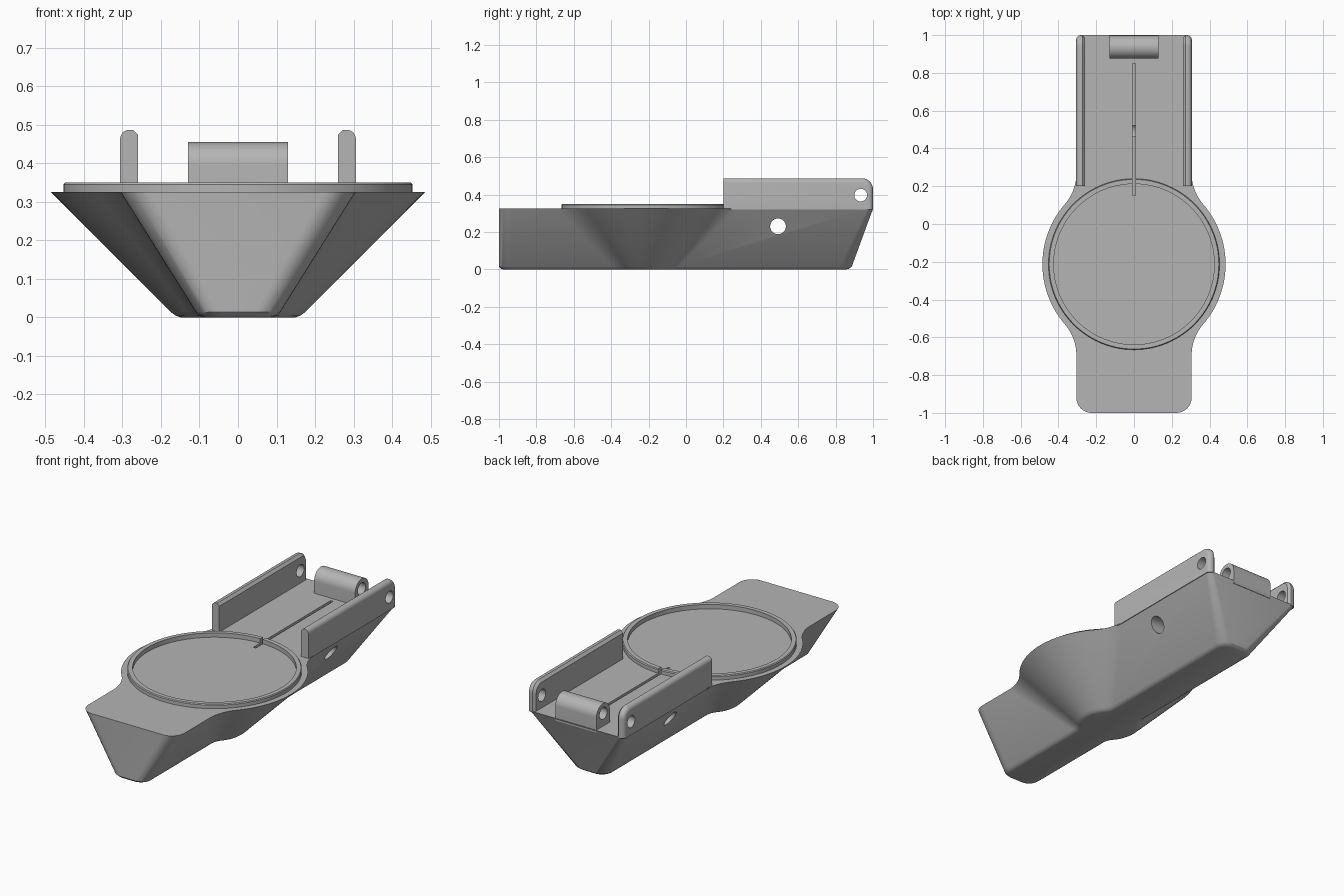
import bpy, bmesh
from math import sin, cos, pi, sqrt, atan2, radians
from mathutils import Matrix, Vector

if "Cube" in bpy.data.objects:
    bpy.data.objects.remove(bpy.data.objects["Cube"], do_unlink=True)

TOP = 0.325      # deck height
DISC_Y = -0.213  # centre of the round part

grey = bpy.data.materials.new("plain grey")
grey.use_nodes = True
grey.diffuse_color = (0.46, 0.46, 0.46, 1)
grey.node_tree.nodes["Principled BSDF"].inputs["Base Color"].default_value = grey.diffuse_color


def finish(name, bm):
    bmesh.ops.recalc_face_normals(bm, faces=bm.faces)
    mesh = bpy.data.meshes.new(name)
    bm.to_mesh(mesh)
    bm.free()
    mesh.materials.append(grey)
    obj = bpy.data.objects.new(name, mesh)
    bpy.context.collection.objects.link(obj)
    return obj


def activate(obj):
    bpy.ops.object.select_all(action='DESELECT')
    obj.select_set(True)
    bpy.context.view_layer.objects.active = obj


def cut(obj, cutters):
    activate(obj)
    for c in cutters:
        mod = obj.modifiers.new("cut", 'BOOLEAN')
        mod.operation = 'DIFFERENCE'
        mod.solver = 'EXACT'
        mod.object = c
        bpy.ops.object.modifier_apply(modifier=mod.name)


def smooth(obj):
    activate(obj)
    bpy.ops.object.shade_smooth_by_angle(angle=radians(30))


def arc(cx, cy, r, a0, a1, n=12):
    return [(cx + r * cos(a0 + (a1 - a0) * i / n), cy + r * sin(a0 + (a1 - a0) * i / n))
            for i in range(n + 1)]


def extrude_x(points, x0, x1):
    """Prism along x from a (y, z) outline."""
    bm = bmesh.new()
    face = bm.faces.new([bm.verts.new((x0, y, z)) for y, z in points])
    side = bmesh.ops.extrude_face_region(bm, geom=[face])["geom"]
    bmesh.ops.translate(bm, vec=(x1 - x0, 0, 0),
                        verts=[v for v in side if isinstance(v, bmesh.types.BMVert)])
    return bm


def hole_cutter(name, y, z, r):
    obj = finish(name, extrude_x(arc(y, z, r, 0, 2 * pi, 40)[:-1], -0.7, 0.7))
    obj.hide_render = True
    return obj


def outline(s, back, inset, r_front, r_back):
    """Plan of the body: a strip joined to a disc by fillets, scaled by s."""
    n, r, f = 0.305 * s - inset, 0.485 * s - inset, 0.25 * s + inset
    y0, y1 = -1 + inset, back - inset
    d = sqrt((r + f) ** 2 - (n + f) ** 2)
    a = atan2(d, n + f)
    half = arc(n - r_front, y0 + r_front, r_front, -pi / 2, 0, 8)
    half += arc(n + f, DISC_Y - d, f, pi, pi - a)
    half += arc(0, DISC_Y, r, -a, a, 28)[1:-1]
    half += arc(n + f, DISC_Y + d, f, pi + a, pi)
    half += arc(n - r_back, y1 - r_back, r_back, 0, pi / 2, 8)
    return half + [(-x, y) for x, y in reversed(half)]


# Body: lofted between plans, with a softened bottom edge
bm = bmesh.new()
levels = [(0, 0.345, 0.88, 0.02, 0.05, 0.05),
          (0.004, 0.35, 0.882, 0.009, 0.06, 0.06),
          (0.014, 0.36, 0.886, 0, 0.065, 0.065),
          (TOP, 1, 1, 0, 0.08, 0.03)]
rings = [[bm.verts.new((x, y, z)) for x, y in outline(*plan)] for z, *plan in levels]
for lo, hi in zip(rings, rings[1:]):
    for i in range(len(lo)):
        j = (i + 1) % len(lo)
        bm.faces.new((lo[i], lo[j], hi[j], hi[i]))
bm.faces.new(rings[0])
bm.faces.new(rings[-1])
body = finish("body", bm)

# Raised rim around the round part
bm = bmesh.new()
profile = [(0.425, 0.32), (0.425, 0.35), (0.449, 0.35), (0.453, 0.345), (0.453, 0.32)]
N = 96
loops = [[bm.verts.new((r * cos(2 * pi * i / N), DISC_Y + r * sin(2 * pi * i / N), z))
          for r, z in profile] for i in range(N)]
for i in range(N):
    a, b = loops[i], loops[(i + 1) % N]
    for k in range(len(profile)):
        m = (k + 1) % len(profile)
        bm.faces.new((a[k], b[k], b[m], a[m]))
rim = finish("rim", bm)

# Hinge barrel at the back
barrel = finish("hinge_barrel", extrude_x(
    [(0.875, 0.31), (0.997, 0.31)] + arc(0.936, 0.394, 0.061, 0, pi, 20), -0.13, 0.13))

# Side rails with rounded outer and chamfered inner top edges
rails = []
for side, name in ((1, "left_rail"), (-1, "right_rail")):
    bm = extrude_x([(0.2, 0.32), (1, 0.32)] + arc(0.94, 0.427, 0.06, 0, pi / 2, 10)
                   + [(0.2, 0.487)], 0.259, 0.306)
    for outer, width, segs in ((True, 0.024, 5), (False, 0.014, 1)):
        chosen = []
        for e in bm.edges:
            mid = (e.verts[0].co + e.verts[1].co) / 2
            along_x = abs(e.verts[0].co.x - e.verts[1].co.x) > 0.001
            edge_x = 0.306 if outer else 0.259
            if not along_x and abs(mid.x - edge_x) < 0.001 and mid.z > 0.34 and mid.y > 0.25:
                chosen.append(e)
        bmesh.ops.bevel(bm, geom=chosen, offset=width, segments=segs,
                        profile=0.5, affect='EDGES')
    bmesh.ops.scale(bm, vec=(side, 1, 1), verts=bm.verts)
    rails.append(finish(name, bm))

# Pin hole, cross hole and the narrow centre slot
pin = hole_cutter("pin_cutter", 0.934, 0.397, 0.034)
cross = hole_cutter("cross_cutter", 0.492, 0.23, 0.042)
bm = bmesh.new()
bmesh.ops.create_cube(bm, size=1, matrix=Matrix.Translation((0, 0.5, 0.33))
                      @ Matrix.Diagonal(Vector((0.016, 0.7, 0.14, 1))))
slot = finish("slot_cutter", bm)
slot.hide_render = True

cut(body, [cross, slot])
cut(rim, [slot])
for part in [barrel] + rails:
    cut(part, [pin])
for cutter in (pin, cross, slot):
    bpy.data.objects.remove(cutter, do_unlink=True)
for part in [body, rim, barrel] + rails:
    smooth(part)
